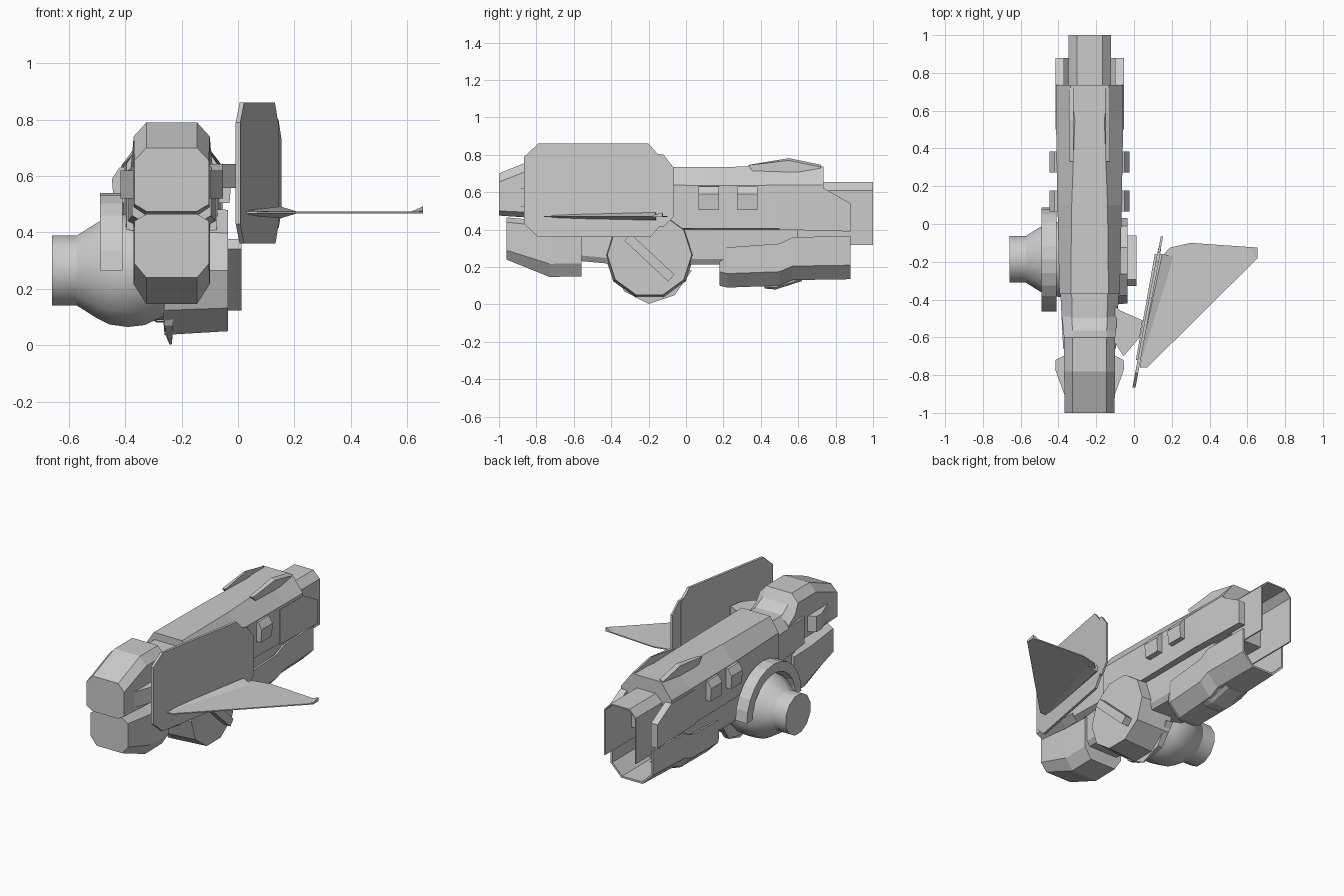
import bpy, bmesh
from math import sin, cos, pi, radians
from mathutils import Vector

if "Cube" in bpy.data.objects:
    bpy.data.objects.remove(bpy.data.objects["Cube"])

CX = -0.235  # centre line of the hull


def mesh_object(name, verts, faces):
    me = bpy.data.meshes.new(name)
    bm = bmesh.new()
    vs = [bm.verts.new(v) for v in verts]
    for f in faces:
        bm.faces.new([vs[i] for i in f])
    bmesh.ops.remove_doubles(bm, verts=bm.verts, dist=1e-5)
    bmesh.ops.recalc_face_normals(bm, faces=bm.faces)
    bm.to_mesh(me)
    bm.free()
    ob = bpy.data.objects.new(name, me)
    bpy.context.collection.objects.link(ob)
    return ob


def loft(name, rings):
    """Skin closed rings of equal point count and cap both ends."""
    n = len(rings[0])
    verts = [p for r in rings for p in r]
    faces = [(k * n + i, k * n + (i + 1) % n, (k + 1) * n + (i + 1) % n, (k + 1) * n + i)
             for k in range(len(rings) - 1) for i in range(n)]
    faces += [tuple(range(n)), tuple(range(len(verts) - n, len(verts)))]
    return mesh_object(name, verts, faces)


def octa(y, w, z0, z1, cx, ct, cb):
    """Chamfered box section across the hull."""
    pts = [(-w, z0 + cb), (-w, z1 - ct), (cx - w, z1), (w - cx, z1),
           (w, z1 - ct), (w, z0 + cb), (w - cx, z0), (cx - w, z0)]
    return [(CX + x, y, z) for x, z in pts]


def channel(y, w, z_open, z_shut, c, t=0.008):
    """U section, open at z_open and closed at z_shut."""
    s = 1 if z_shut > z_open else -1
    right = [(w - c, z_shut), (w, z_shut - s * c), (w, z_open)]
    inner = [(w - t, z_open), (w - t, z_shut - s * (c + t / 2)), (w - c - t / 2, z_shut - s * t)]
    half = right + inner
    pts = half + [(-x, z) for x, z in reversed(half)]
    return [(CX + x, y, z) for x, z in pts]


def side_prism(name, yz, x0, x1, slope=0.0, y_ref=0.0):
    """Extrude a side profile along x, optionally skewed with y."""
    return loft(name, [[(x + slope * (y - y_ref), y, z) for y, z in yz] for x in (x0, x1)])


def plan_prism(name, xy, z0, z1):
    return loft(name, [[(x, y, z) for x, y in xy] for z in (z0, z1)])


def turned(name, profile, sides, cy, cz):
    """Lofted rings around an axis along x; flats at top and bottom."""
    return loft(name, [[(x, cy + r * sin(2 * pi * (i + .5) / sides),
                         cz + r * cos(2 * pi * (i + .5) / sides)) for i in range(sides)]
                       for x, r in profile])


# Main hull
loft("upper_hull", [octa(-0.37, .16, .40, .735, .06, .09, .01),
                    octa(0.10, .17, .395, .735, .075, .10, .01),
                    octa(0.55, .178, .395, .738, .10, .10, .01),
                    octa(0.735, .178, .395, .738, .075, .10, .01)])
loft("neck", [octa(-0.66, .14, .43, .69, .05, .06, .03),
              octa(-0.36, .155, .41, .69, .06, .07, .03)])
loft("keel", [octa(-0.60, .115, .235, .45, .02, .02, .03),
              octa(-0.38, .135, .215, .45, .02, .02, .03),
              octa(0.60, .135, .21, .45, .02, .02, .03)])

# Nose blocks
loft("upper_nose", [octa(-1.0, .132, .475, .70, .042, .045, .025),
                    octa(-0.78, .135, .46, .79, .045, .05, .03),
                    octa(-0.60, .135, .46, .79, .045, .05, .03),
                    octa(-0.565, .14, .46, .73, .05, .05, .03),
                    octa(-0.49, .145, .46, .685, .05, .05, .03)])
loft("lower_nose", [octa(-0.96, .132, .24, .465, .042, .025, .05),
                    octa(-0.73, .135, .147, .445, .045, .03, .07),
                    octa(-0.56, .135, .15, .44, .045, .03, .07)])

# Rear channels
loft("rear_upper_channel", [channel(y, .112, .318, .655, .045) for y in (0.5, 1.0)])
loft("rear_lower_channel", [channel(y, w, zo, zs, .075, .012) for y, w, zo, zs in (
    (.18, .125, .29, .10), (.22, .145, .305, .09), (.50, .155, .325, .10),
    (.57, .158, .36, .13), (.88, .15, .365, .135))])
loft("lower_channel_core", [octa(.18, .105, .11, .30, .05, .02, .06),
                            octa(.60, .11, .15, .40, .05, .02, .06)])
loft("lower_bulge", [octa(.42, .07, .085, .15, .02, .02, .01),
                     octa(.48, .07, .08, .15, .02, .02, .01),
                     octa(.62, .06, .125, .15, .02, .01, .01)])

# Paired details on both sides of the hull
for s, tag in ((-1, "left"), (1, "right")):
    def X(d):
        return CX + s * d
    side_prism("rear_cheek_" + tag,
               [(.5, .40), (.88, .39), (.88, .54), (.74, .62), (.5, .62)], X(.135), X(.181))
    loft("top_fin_" + tag, [[(X(a), .33, .745), (X(a), .55, z), (X(a), .72, z - .035),
                             (X(a), .73, .66), (X(a), .4, .66)]
                            for a, z in ((.085, .782), (.108, .77))])
    for i, y in enumerate((.122, .328)):
        loft(f"side_lug_{tag}_{i}", [
            [(X(.15), yy, .635), (X(.185), yy, .63), (X(.212), yy, .59),
             (X(.205), yy, .505), (X(.15), yy, .505)] for yy in (y - .055, y + .055)])
    plan_prism("nose_winglet_" + tag,
               [(X(.12), -.69), (X(.18), -.72), (X(.182), -.77), (X(.135), -.90), (X(.12), -.90)],
               .52, .62)

# Right drum with diagonal grip and lower flange
CY, CZ = -0.195, 0.265
turned("right_drum", [(-.26, .24), (-.035, .226)], 10, CY, CZ)
u, v = Vector((cos(radians(-43)), sin(radians(-43)))), Vector((sin(radians(43)), cos(radians(43))))
bar = [Vector((CY, .25)) + u * a + v * b
       for a, b in ((-.16, -.025), (.16, -.025), (.16, .025), (-.16, .025))]
side_prism("drum_grip", [tuple(p) for p in bar], -.05, .012)
loft("drum_keel_fin", [[(x0, -.40, .20), (x1, -.33, .07), (x2, -.20, .003),
                        (x1, -.06, .05), (x0, .03, .18)]
                       for x0, x1, x2 in ((-.27, -.262, -.243), (-.225, -.23, -.235))])

# Left dome and its half-ring guard
dome = turned("left_dome", [(-.66, .128), (-.572, .128), (-.50, .175), (-.455, .198),
                            (-.39, .207), (-.33, .20), (-.25, .16)], 12, -.187, CZ)
bpy.context.view_layer.objects.active = dome
dome.select_set(True)
bpy.ops.object.shade_smooth_by_angle(angle=radians(32))
N = 12
arc = []
for i in range(N + 1):
    a = pi * i / N
    arc.append([(x, -.187 + r * cos(a), CZ + r * sin(a))
                for x, r in ((-.49, .275), (-.41, .275), (-.41, .19), (-.49, .215))])
loft("left_ring_guard", arc)

# Right shield plate, its support arm and the flat wing
side_prism("shield_plate",
           [(-.865, .43), (-.865, .79), (-.79, .86), (-.20, .86), (-.13, .78),
            (-.13, .43), (-.19, .36), (-.79, .36)], -.008, .008, .185, -.865)
side_prism("shield_rear_strip",
           [(-.18, .42), (-.18, .81), (-.12, .80), (-.065, .73), (-.065, .47), (-.12, .415)],
           -.006, .006, .185, -.865)
plan_prism("shield_arm", [(-.12, -.42), (-.07, -.46), (.045, -.51), (.03, -.60),
                          (-.055, -.70), (-.12, -.60)], .557, .643)
plan_prism("wing", [(.03, -.76), (.07, -.76), (.655, -.18), (.655, -.125),
                    (.30, -.10), (.19, -.125), (.14, -.18)], .467, .474)
loft("wing_tip", [[(.60, -.16, .472), (.655, -.18, .472), (.655, -.18, .476)],
                  [(.61, -.122, .472), (.655, -.125, .472), (.655, -.125, .492)]])
loft("wing_hinge", [[(.01, -.72, .47), (.03, -.72, .478), (.045, -.72, .47), (.03, -.72, .462)],
                    [(.11, -.16, .47), (.15, -.16, .492), (.22, -.17, .471), (.15, -.16, .45)]])
